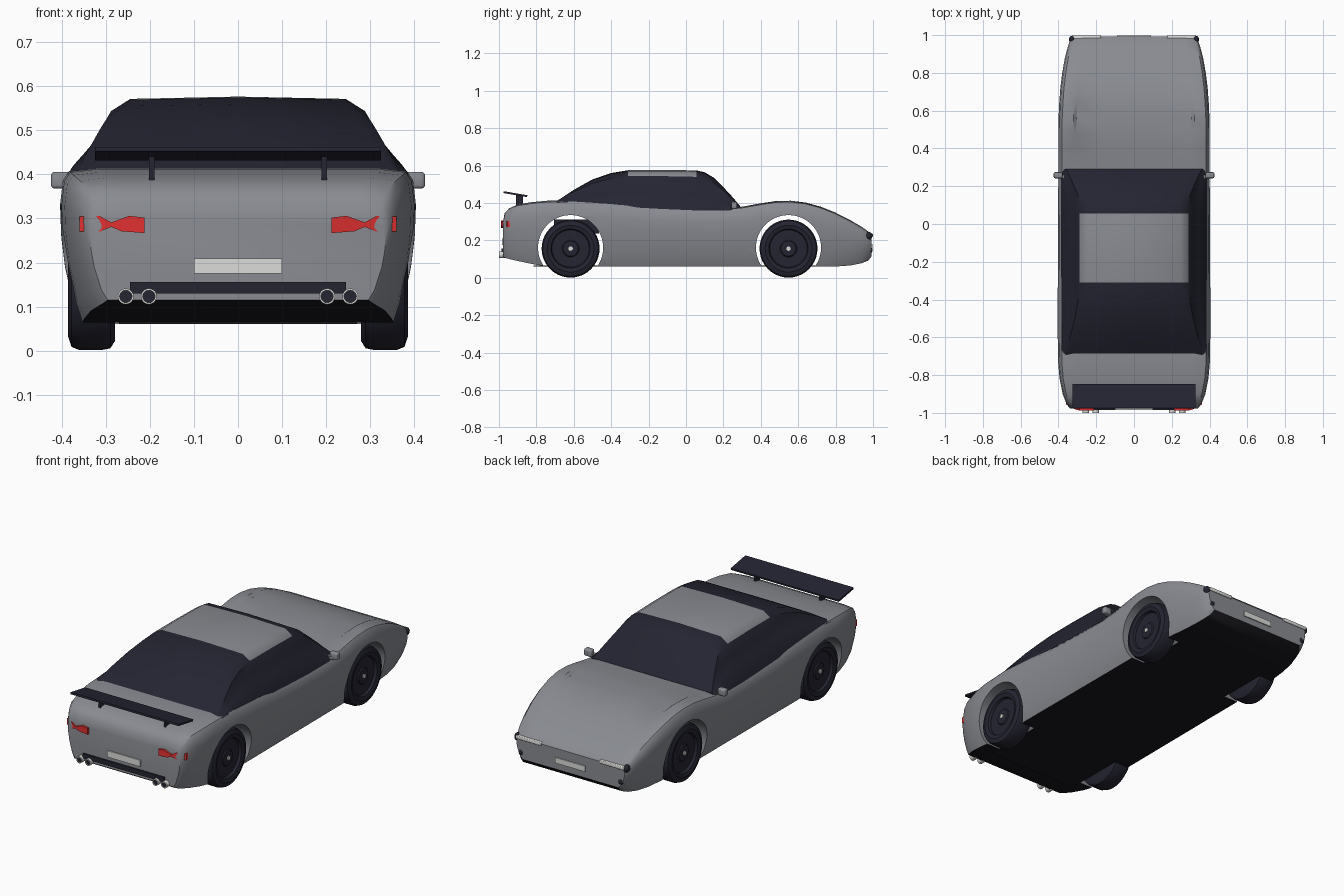
import bpy, bmesh, math
from mathutils import Matrix, Vector

cube = bpy.data.objects.get("Cube")
if cube:
    bpy.data.objects.remove(cube, do_unlink=True)


def material(name, r, g, b):
    m = bpy.data.materials.new(name)
    m.use_nodes = True
    m.diffuse_color = (r, g, b, 1)
    m.node_tree.nodes["Principled BSDF"].inputs["Base Color"].default_value = (r, g, b, 1)
    return m


GREY = material("grey paint", .25, .26, .285)
DARK = material("dark glass", .018, .018, .032)
BLACK = material("black underside", .009, .008, .011)
RED = material("red lamp", .75, .03, .03)
WHITE = material("pale trim", .72, .72, .7)


def finish(name, bm, mats, angle=35):
    bmesh.ops.recalc_face_normals(bm, faces=bm.faces)
    me = bpy.data.meshes.new(name)
    bm.to_mesh(me)
    bm.free()
    for m in mats:
        me.materials.append(m)
    ob = bpy.data.objects.new(name, me)
    bpy.context.collection.objects.link(ob)
    smooth(ob, angle)
    return ob


def smooth(ob, angle=35):
    bpy.ops.object.select_all(action='DESELECT')
    ob.select_set(True)
    bpy.context.view_layer.objects.active = ob
    bpy.ops.object.shade_smooth_by_angle(angle=math.radians(angle))


def loft(name, rings, mats, rule=lambda ring, seg: 0):
    """Skin a list of closed rings; rule picks the material of each face."""
    bm = bmesh.new()
    loops = [[bm.verts.new(p) for p in ring] for ring in rings]
    n = len(loops[0])
    for r, (a, b) in enumerate(zip(loops, loops[1:])):
        for i in range(n):
            j = (i + 1) % n
            f = bm.faces.new((a[i], a[j], b[j], b[i]))
            f.material_index = rule(r, min(i, n - 1 - i))
    bm.faces.new(loops[0])
    bm.faces.new(loops[-1])
    return finish(name, bm, mats)


def mirrored(half, y):
    """Full ring at y from a half section running bottom centre to top centre."""
    return [(x, y, z) for x, z in half] + [(-x, y, z) for x, z in half[-2:0:-1]]


def box(name, centre, size, mat, tilt=0, bevel=0):
    bm = bmesh.new()
    bmesh.ops.create_cube(bm, size=1, matrix=Matrix.Translation(centre)
                          @ Matrix.Rotation(tilt, 4, 'X') @ Matrix.Diagonal((*size, 1)))
    if bevel:
        bmesh.ops.bevel(bm, geom=bm.edges[:], offset=bevel, segments=3, affect='EDGES', profile=.5)
    return finish(name, bm, [mat])


def lathe(name, profile, centre, axis, mat, sides=40):
    """Revolve (radius, distance) points about an axis through centre."""
    turn = Vector(axis).to_track_quat('Z', 'Y')
    rings = [[Vector(centre) + turn @ Vector((r * math.cos(k * math.tau / sides),
              r * math.sin(k * math.tau / sides), d)) for k in range(sides)] for r, d in profile]
    return loft(name, rings, [mat])


def ball(name, centre, size, mat):
    bm = bmesh.new()
    bmesh.ops.create_uvsphere(bm, u_segments=16, v_segments=10, radius=1,
                              matrix=Matrix.Translation(centre) @ Matrix.Diagonal((*size, 1)))
    return finish(name, bm, [mat], 60)


# Body shell: y, half width, top, bottom, hood dip
stations = [
    (-.978, .335, .300, .115, 0), (-.97, .345, .345, .108, 0), (-.945, .36, .372, .10, 0),
    (-.9, .378, .392, .09, 0), (-.82, .394, .405, .073, 0), (-.74, .401, .412, .06, 0),
    (-.6, .404, .415, .06, 0), (-.4, .404, .401, .06, 0), (-.2, .403, .382, .06, 0),
    (0, .402, .374, .06, 0), (.2, .401, .371, .06, 0), (.3, .401, .380, .06, 0),
    (.4, .401, .398, .06, .004), (.48, .401, .41, .06, .012), (.56, .4, .412, .06, .014),
    (.64, .396, .402, .06, .01), (.72, .39, .38, .06, .004), (.8, .38, .348, .06, 0),
    (.88, .366, .307, .066, 0), (.94, .35, .272, .078, 0), (.975, .338, .247, .092, 0),
    (.992, .325, .228, .115, 0)]


def body_section(w, top, bot, dip):
    outline = [(0, 0), (.885, 0), (.925, .12), (.975, .4), (.995, .6), (1, .77),
               (.985, .92), (.95, .98), (.8, 1), (.76, 1), (.4, 1), (0, 1)]
    half = [(x * w, bot + f * (top - bot)) for x, f in outline]
    return half[:-3] + [(x, z - dip) for x, z in half[-3:]]


body = loft("body_shell", [mirrored(body_section(*s[1:]), s[0]) for s in stations],
            [GREY, BLACK], lambda ring, seg: 1 if seg == 0 else 0)

# Wheel arches cut right through the shell
AXLES = {"rear": -.617, "front": .548}
for end, y in AXLES.items():
    cutter = lathe(end + "_arch_cutter", [(.174, -.6), (.174, .6)], (0, y, .161), (1, 0, 0), GREY, 64)
    cutter.hide_render = True
    mod = body.modifiers.new("arch", 'BOOLEAN')
    mod.operation, mod.solver, mod.object = 'DIFFERENCE', 'EXACT', cutter
    bpy.context.view_layer.objects.active = body
    bpy.ops.object.modifier_apply(modifier=mod.name)
    bpy.data.objects.remove(cutter, do_unlink=True)
smooth(body)
box("floor_pan", (0, -.035, .063), (.54, 1.56, .006), BLACK)
box("rear_axle_housing", (0, -.585, .275), (.54, .24, .075), DARK)

# Cabin: y, roof height, base height
cabin_stations = [
    (-.695, .408, .40), (-.66, .43, .402), (-.6, .47, .40), (-.5, .526, .393), (-.4, .56, .385),
    (-.31, .575, .378), (-.13, .577, .368), (.055, .574, .36), (.1, .564, .36), (.15, .534, .36),
    (.2, .484, .36), (.25, .43, .36), (.292, .38, .362)]


def cabin_section(roof, base):
    flat = 1 - min(1, (roof - base) / .19)
    outline = [(.387, 0), (.368, .22), (.343, .38), (.31, .6), (.289, .84), (.245, .975)]
    side = [(x + (.387 - x) * flat * .8, base + f * (roof - base)) for x, f in outline]
    return [(0, base)] + side + [(0, roof)]


loft("cabin", [mirrored(cabin_section(r, b), y) for y, r, b in cabin_stations],
     [DARK, GREY], lambda ring, seg: 1 if seg >= 5 and ring in (5, 6) else 0)

# Rear wing
box("wing_blade", (0, -.912, .447), (.65, .128, .01), DARK, tilt=-.17)
box("rear_bar", (0, -.978, .143), (.49, .016, .026), DARK)
box("rear_plate", (0, -.979, .192), (.2, .009, .035), WHITE)
box("front_plate", (0, .993, .165), (.18, .009, .03), WHITE)

tyre = [(.01, .28), (.135, .28), (.151, .29), (.155, .31), (.155, .36), (.148, .378),
        (.125, .386), (.105, .38), (.1, .366), (.045, .366), (.04, .372), (.01, .374)]
lamp = [(.36, .304), (.315, .306), (.288, .291), (.247, .306), (.213, .302),
        (.213, .267), (.265, .271), (.288, .281), (.315, .27), (.36, .271)]

for side, s in (("left", 1), ("right", -1)):
    # Wheels
    for end, y in AXLES.items():
        lathe(f"{end}_{side}_wheel", tyre, (0, y, .156), (s, 0, 0), DARK)
        lathe(f"{end}_{side}_hub", [(.012, .36), (.012, .379)], (0, y, .156), (s, 0, 0), WHITE, 12)
    # Wing strut and door mirror
    box(side + "_wing_strut", (s * .196, -.89, .405), (.012, .038, .075), DARK)
    box(side + "_mirror", (s * .402, .258, .387), (.046, .032, .038), GREY, bevel=.008)
    box(side + "_mirror_arm", (s * .38, .25, .376), (.04, .02, .014), GREY)
    # Tail lamps wrap around the rear corner
    rings = [[(s * x, back + max(0, x - .3) * .55, z) for x, z in lamp] for back in (-.988, -.94)]
    loft(side + "_tail_lamp", rings, [RED])
    # Exhaust tips with dark bores
    for part, x in (("inner", .2025), ("outer", .255)):
        centre = (s * x, -.93, .123)
        lathe(f"{side}_{part}_exhaust", [(.018, 0), (.018, .07), (.014, .07), (.014, .05)],
              centre, (0, -1, 0), WHITE, 20)
        lathe(f"{side}_{part}_bore", [(.014, .05), (.014, .066)], centre, (0, -1, 0), DARK, 20)
    # Nose lamps
    box(side + "_headlamp", (s * .25, .984, .228), (.15, .03, .018), WHITE, bevel=.004)
    ball(side + "_corner_lamp", (s * .328, .977, .224), (.016, .02, .021), DARK)
    ball(side + "_fog_lamp", (s * .3, .983, .148), (.016, .014, .018), DARK)
